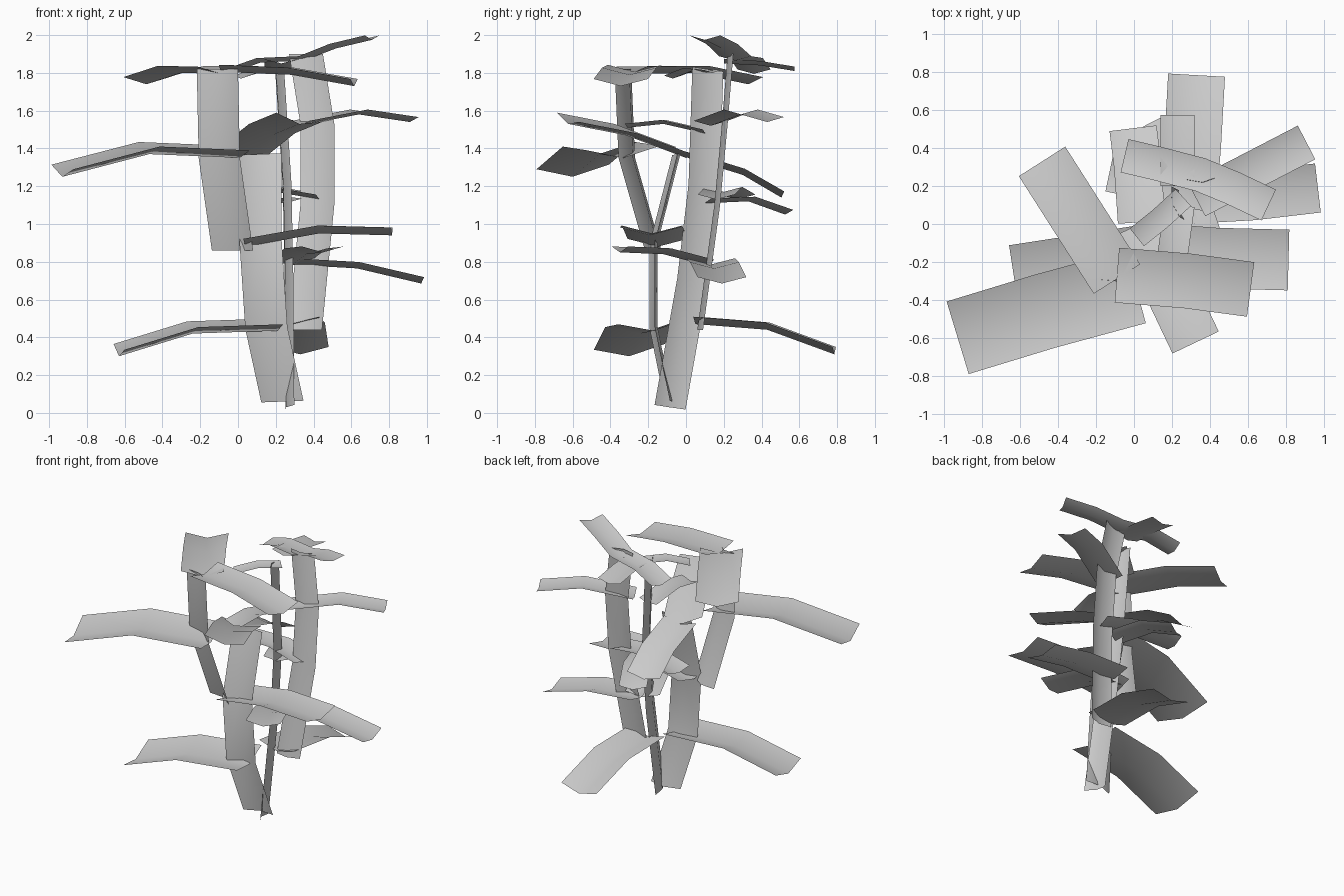
import bpy
import bmesh
from mathutils import Vector

cube = bpy.data.objects.get("Cube")
if cube:
    bpy.data.objects.remove(cube)

grey = bpy.data.materials.new("leaf_grey")
grey.use_nodes = True
colour = (0.6, 0.6, 0.6, 1)
grey.diffuse_color = colour
for node in grey.node_tree.nodes:
    if node.type == 'BSDF_PRINCIPLED':
        node.inputs["Base Color"].default_value = colour
        node.inputs["Roughness"].default_value = 0.9


def ribbon(name, path, width, across=None, fold=(0, 0, 1), roll=0):
    """Strip along a centre path, creased lengthwise: edges offset by fold."""
    pts = [Vector(p) for p in path]
    lift = Vector(fold) * width * 0.13
    bm = bmesh.new()
    rows = []
    for i, p in enumerate(pts):
        if across:
            side = Vector(across).normalized()
        else:
            run = pts[min(i + 1, len(pts) - 1)] - pts[max(i - 1, 0)]
            side = Vector((run.y, -run.x, 0)).normalized()
            side.z = roll
        side *= width / 2
        rows.append([bm.verts.new(v) for v in (p - side + lift, p, p + side + lift)])
    for a, b in zip(rows, rows[1:]):
        for k in range(2):
            face = bm.faces.new((a[k], a[k + 1], b[k + 1], b[k]))
            face.smooth = True
    mesh = bpy.data.meshes.new(name)
    bm.to_mesh(mesh)
    bm.free()
    mesh.materials.append(grey)
    obj = bpy.data.objects.new(name, mesh)
    bpy.context.collection.objects.link(obj)


# Upright stems: path from bottom to top, width direction, crease direction
ribbon("stem_left", [(-.02, -.14, .86), (-.09, -.28, 1.35), (-.1, -.3, 1.82)],
       .235, across=(1, -.4, 0), fold=(-.3, -1.1, 0))
ribbon("stem_front", [(.235, -.07, .06), (.15, -.15, .45), (.12, -.15, .9), (.12, -.03, 1.37)],
       .225, across=(1, .12, .04), fold=(0, -1, 0))
ribbon("stem_centre", [(.255, -.09, .03), (.25, .03, .7), (.24, .09, 1.2), (.2, .11, 1.82)],
       .172, across=(-.28, 1, -.15), fold=(.9, .25, 0))
ribbon("stem_right", [(.355, .06, .44), (.42, .15, 1.1), (.42, .19, 1.53), (.36, .22, 1.9)],
       .18, across=(1, .08, 0), fold=(0, 1, 0))

# Arching leaves: root, bend, tip
ribbon("leaf_left_broad", [(.01, -.33, 1.35), (-.47, -.46, 1.37), (-.93, -.6, 1.25)],
       .4, roll=.06)
ribbon("leaf_left_low", [(.21, -.17, .435), (-.24, -.24, .42), (-.63, -.3, .3)],
       .38, roll=.08)
ribbon("leaf_top_back_left", [(-.09, -.29, 1.795), (-.3, .04, 1.8), (-.485, .33, 1.74)], .29)
ribbon("leaf_top_front", [(-.09, -.27, 1.805), (.28, -.3, 1.79), (.615, -.345, 1.73)], .29)
ribbon("leaf_crown", [(.71, .1, 1.975), (.52, .19, 1.93), (.35, .26, 1.865),
                      (.12, .32, 1.855), (-.05, .36, 1.795)], .18)
ribbon("leaf_right_low", [(.28, .13, .785), (.63, .15, .765), (.97, .19, .685)], .26)
ribbon("leaf_right_high", [(.33, .13, 1.52), (.64, .29, 1.58), (.91, .43, 1.54)], .2)
ribbon("leaf_right_middle", [(.04, -.15, .88), (.43, -.18, .95), (.815, -.19, .94)], .32)
ribbon("leaf_front_high", [(.03, 0, 1.35), (.18, -.32, 1.47), (.325, -.625, 1.53)],
       .27, roll=.18)
ribbon("leaf_back_low", [(.28, .05, .47), (.31, .43, .44), (.33, .785, .31)], .3)
ribbon("leaf_back_middle", [(.04, .01, 1.35), (.02, .3, 1.26), (-.005, .505, 1.14)], .25)
ribbon("leaf_back_top", [(.23, .2, 1.85), (.23, .39, 1.84), (.23, .575, 1.81)], .18)
ribbon("leaf_small_top", [(.26, .14, 1.8), (.14, .03, 1.81), (.015, -.07, 1.77)], .12)
ribbon("leaf_small_inner", [(.24, .1, 1.48), (.21, -.12, 1.53), (.18, -.31, 1.51)], .16)
ribbon("leaf_front_low", [(.28, .11, .78), (.36, -.12, .84), (.45, -.35, .85)], .24)
ribbon("leaf_small_left", [(.43, .16, 1.13), (.2, .2, 1.17), (-.13, .27, 1.13)], .2)
ribbon("leaf_small_back", [(.25, .1, 1.11), (.17, .33, 1.12), (.07, .525, 1.05)], .19)
